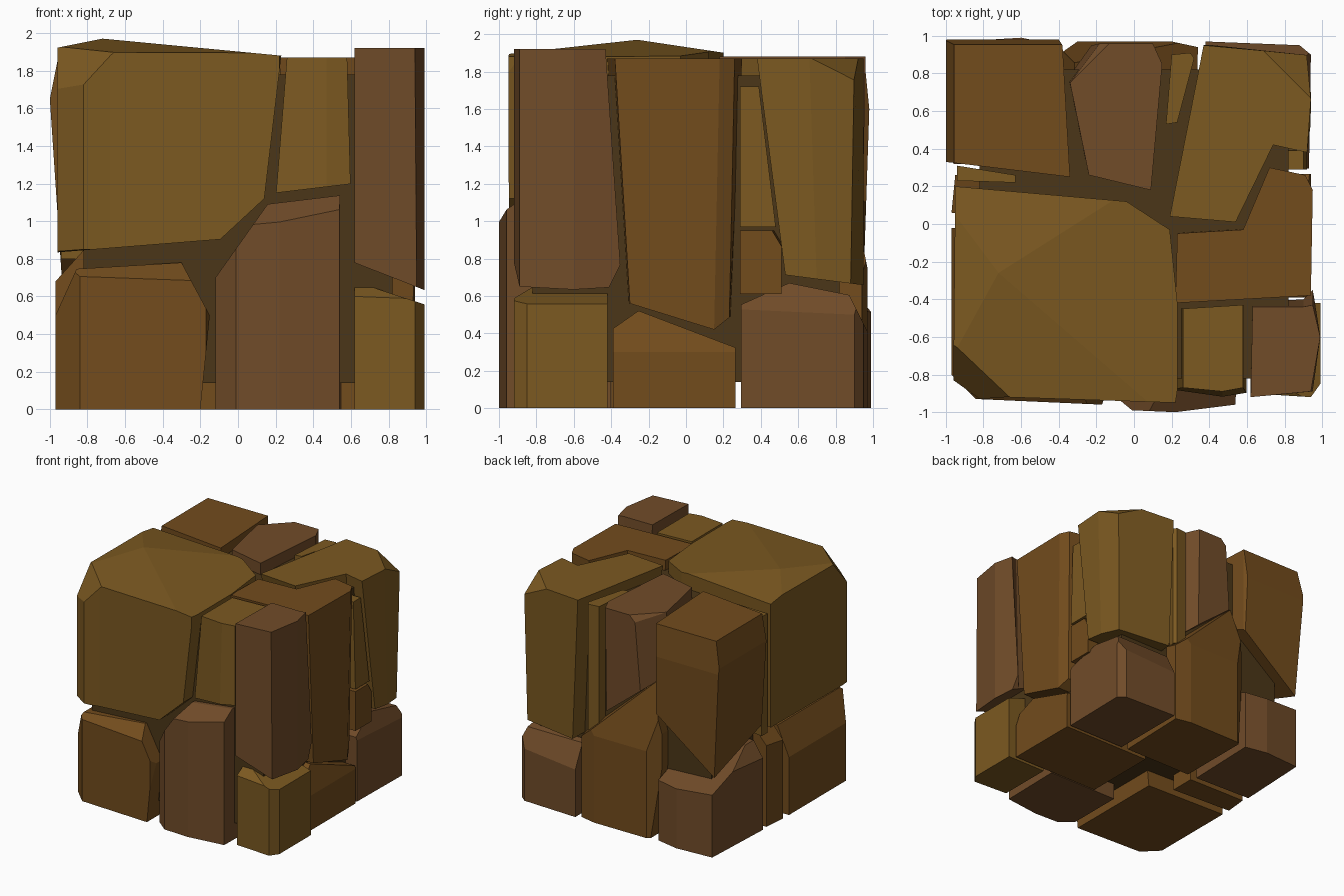
import bpy, bmesh
from mathutils import Vector


def material(name, rgb):
    m = bpy.data.materials.new(name)
    m.diffuse_color = (*rgb, 1)
    return m


OCHRE = material("ochre_rock", (0.2, 0.1, 0.015))
BROWN = material("brown_rock", (0.17, 0.072, 0.012))
RUST = material("rust_rock", (0.165, 0.072, 0.022))
DARK = material("dark_rock", (0.07, 0.037, 0.009))


def rock(name, mat, top, zb, zt, bottom=None, cuts=()):
    """Prism from a plan outline, chipped by planes given as (point, outward normal)."""
    bm = bmesh.new()
    lo = [bm.verts.new((x, y, zb)) for x, y in (bottom or top)]
    hi = [bm.verts.new((x, y, zt)) for x, y in top]
    n = len(top)
    bm.faces.new(lo[::-1])
    bm.faces.new(hi)
    for i in range(n):
        j = (i + 1) % n
        bm.faces.new((lo[i], lo[j], hi[j], hi[i]))
    for point, normal in cuts:
        bmesh.ops.bisect_plane(bm, geom=bm.verts[:] + bm.edges[:] + bm.faces[:],
                               plane_co=point, plane_no=Vector(normal).normalized(),
                               clear_outer=True)
        rim = [e for e in bm.edges if e.is_boundary]
        if rim:
            bmesh.ops.holes_fill(bm, edges=rim, sides=0)
    bmesh.ops.recalc_face_normals(bm, faces=bm.faces[:])
    me = bpy.data.meshes.new(name)
    bm.to_mesh(me)
    bm.free()
    me.materials.append(mat)
    ob = bpy.data.objects.new(name, me)
    bpy.context.collection.objects.link(ob)
    return ob


def rect(x0, x1, y0, y1):
    return [(x0, y0), (x1, y0), (x1, y1), (x0, y1)]


# Inner core seen in the gaps
rock("core", DARK, rect(-.82, .82, -.82, .82), .14, 1.78)

# Upper layer: large front left rock with a low peak
peak = (-.72, -.26, 1.97)
rock("upper_front_left", OCHRE,
     [(-.96, -.83), (-.82, -.93), (-.68, -.92), (.22, -.95), (.26, -.7), (.19, -.03),
      (-.04, .12), (-.95, .2)],
     .8, 1.98, cuts=[
         (peak, (.095, 0, 1)), (peak, (0, .15, 1)), (peak, (0, -.11, 1)), (peak, (-.2, 0, 1)),
         ((.23, 0, 1.88), (.76, 0, -.09)), ((-.13, 0, .87), (.25, 0, -.27)),
         ((-.7, -.93, .85), (0, -.1, -1)), ((-.7, 0, .855), (.08, 0, -1)),
         ((-.81, -.79, 1.9), (-.6, -.7, .6))])

# Upper back left rock, bulging outwards
rock("upper_back_left", BROWN, [(-1, .33), (-.34, .25), (-.38, .95), (-.4, .98), (-1, .98)],
     .6, 1.87, cuts=[
         ((-1, 0, 1.65), (-.25, 0, .05)), ((-1, 0, 1.65), (-.3, 0, -.02)),
         ((0, .98, 1.6), (0, .3, .03)), ((0, .98, 1.6), (0, .3, -.01)),
         ((-.95, .95, .67), (.77, -.38, -1))])

# Upper back centre rock
rock("upper_back_centre", RUST,
     [(-.24, .26), (.09, .18), (.15, .85), (.1, .96), (-.18, .96), (-.34, .75)],
     .8, 1.88, bottom=[(-.24, .26), (.09, .18), (.15, .85), (.1, .94), (-.26, .94), (-.36, .8)],
     cuts=[((.2, .9, .9), (-.8, 0, -1)), ((-.3, .85, 1.82), (-.5, .5, .5))])

# Upper back right rock
rock("upper_back_right", OCHRE,
     [(.19, .04), (.54, .01), (.74, .42), (.92, .38), (.94, .66), (.92, .9), (.37, .95)],
     .64, 1.87,
     bottom=[(.3, .3), (.5, .3), (.7, .55), (.94, .54), (.94, .7), (.9, .88), (.42, .95)],
     cuts=[((.83, .78, 1.87), (.5, .5, .9)), ((.9, .55, .71), (0, -.13, -1))])

# Upper right middle rock
rock("upper_right_middle", BROWN,
     [(.22, -.42), (.94, -.38), (.95, .18), (.91, .26), (.72, .3), (.58, -.03), (.23, -.05)],
     .4, 1.87,
     bottom=[(.3, -.32), (.93, -.29), (.94, .15), (.9, .23), (.72, .24), (.6, 0), (.3, -.05)],
     cuts=[((.9, -.3, .56), (0, -.31, -1)), ((.9, .15, .42), (0, .8, -1))])

# Upper front right column
rock("upper_front_right", RUST,
     [(.62, -.92), (.94, -.89), (.99, -.6), (.95, -.43), (.9, -.44), (.63, -.44)],
     .6, 1.92,
     bottom=[(.62, -.92), (.95, -.89), (.99, -.6), (.95, -.34), (.9, -.4), (.63, -.4)],
     cuts=[((.95, 0, .65), (-.39, 0, -1)), ((.9, -.42, .63), (0, .9, -.45))])

# Upper front middle rock
rock("upper_front_middle", OCHRE,
     [(.26, -.87), (.47, -.89), (.58, -.87), (.58, -.43), (.26, -.45)], 1.12, 1.87,
     bottom=[(.2, -.88), (.47, -.92), (.6, -.9), (.6, -.43), (.2, -.45)],
     cuts=[((.2, 0, 1.15), (.12, 0, -1))])

# Thin slivers wedged into the gaps
rock("back_sliver", OCHRE, [(.17, .53), (.23, .54), (.32, .88), (.3, .91), (.2, .9)], .75, 1.84)
rock("right_sliver", OCHRE, rect(.7, .9, .29, .39), .97, 1.72, bottom=rect(.7, .92, .29, .48))
rock("right_chip", BROWN, rect(.65, .92, .29, .51), .61, .95,
     cuts=[((.92, .46, .95), (.1, 1, .6))])
rock("left_sliver", OCHRE, [(-.94, .23), (-.63, .22), (-.63, .26), (-.94, .31)], .8, 1.83)

# Lower layer, front row
rock("lower_front_left", BROWN,
     [(-.97, -.8), (-.84, -.93), (-.17, -.96), (-.15, -.9), (-.15, -.05), (-.97, -.02)], 0, .79,
     cuts=[((-.97, 0, .5), (-.22, 0, .1)), ((-.8, 0, .75), (-.06, 0, 1)),
           ((-.3, 0, .78), (.28, 0, .15)), ((-.15, 0, .5), (.5, 0, -.05)),
           ((-.5, -.95, .69), (0, -.8, 1))])
rock("lower_front_middle", RUST,
     [(-.12, -.9), (-.01, -.99), (.22, -1), (.54, -.96), (.55, -.4), (-.12, -.4)], 0, 1.14,
     cuts=[((-.12, 0, .7), (-.38, 0, .27)), ((.15, 0, 1.09), (-.12, 0, 1)),
           ((.2, -.99, 1.0), (-.12, -.7, 1))])
rock("lower_front_right", OCHRE,
     [(.62, -.9), (.94, -.92), (.99, -.85), (.99, -.42), (.62, -.42)], 0, .68,
     cuts=[((.62, 0, .68), (.33, 0, 1)), ((.8, -.9, .6), (0, -.6, 1))])

# Lower layer, sides
rock("lower_right_middle", BROWN, rect(.1, .94, -.39, .265), 0, .55,
     cuts=[((.9, -.25, .52), (0, .38, 1)), ((.9, -.37, .44), (0, -.7, 1)),
           ((.94, .0, .3), (.8, 0, .25))])
rock("lower_left_middle", BROWN, [(-.97, .06), (-.4, .03), (-.4, .25), (-.95, .26)], 0, .85,
     cuts=[((-.97, 0, .68), (-1, 0, .9))])

# Lower layer, back row
rock("lower_back_right", RUST,
     [(.38, .295), (.93, .295), (.94, .9), (.88, .95), (.38, .97)], 0, .67,
     cuts=[((.9, .33, .57), (0, -.45, 1)), ((.9, .55, .67), (0, .2, 1)),
           ((.9, .95, .45), (0, 1, .5)), ((.94, .6, .5), (1, 0, .35))])
rock("lower_back_middle", BROWN,
     [(-.4, .3), (.32, .3), (.34, .94), (.2, .97), (-.3, .97), (-.4, .9)], 0, 1.35,
     cuts=[((.34, .95, .7), (.9, .25, 1)), ((-.2, .97, .75), (0, 1, .2)),
           ((-.4, .9, .6), (-1, 0, -.12)), ((-.4, .9, .9), (-1, 0, .2))])
rock("lower_back_left", RUST,
     [(-.96, .32), (-.42, .3), (-.4, .95), (-.6, .99), (-.93, .97)], 0, .75,
     cuts=[((-.95, .97, .54), (.05, .4, 1)), ((-.96, .4, .62), (-1, 0, .7))])
